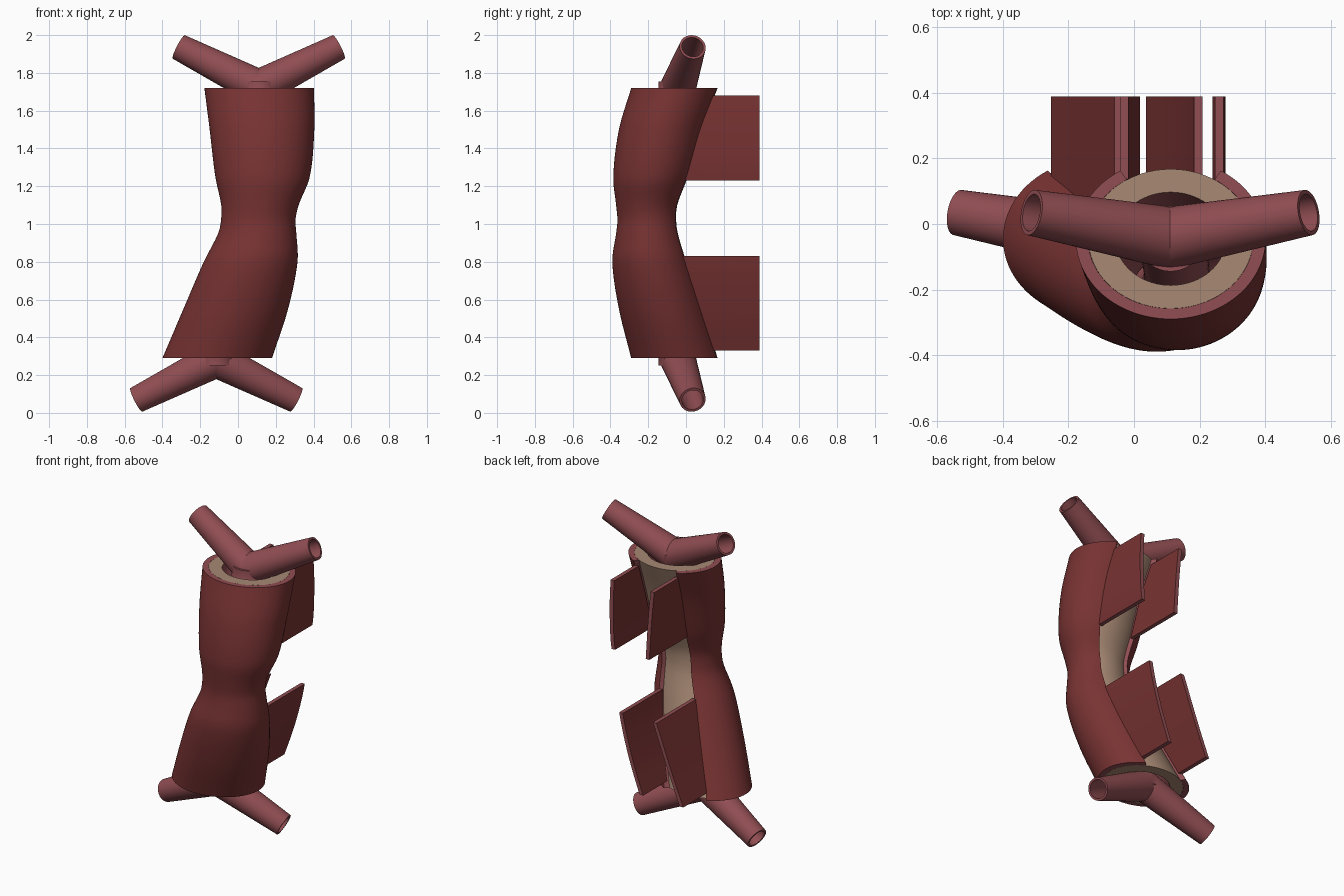
import bpy, bmesh, math
from mathutils import Vector

cube = bpy.data.objects.get("Cube")
if cube:
    bpy.data.objects.remove(cube, do_unlink=True)


def material(name, rgb):
    m = bpy.data.materials.new(name)
    m.use_nodes = True
    m.diffuse_color = (*rgb, 1)
    m.node_tree.nodes["Principled BSDF"].inputs["Base Color"].default_value = (*rgb, 1)
    return m


RED = material("dark red", (0.19, 0.033, 0.033))
PINK = material("dusky pink", (0.28, 0.075, 0.085))
BEIGE = material("beige", (0.39, 0.25, 0.175))

# Body stations: height, centre x, half width, front y
STATIONS = [(0.29, -0.11, 0.29, -0.29), (0.55, -0.012, 0.277, -0.355),
            (0.8, 0.067, 0.248, -0.39), (0.95, 0.102, 0.207, -0.37),
            (1.02, 0.107, 0.197, -0.363), (1.1, 0.116, 0.205, -0.37),
            (1.25, 0.13, 0.25, -0.385), (1.5, 0.127, 0.277, -0.355),
            (1.72, 0.112, 0.29, -0.29)]
BOTTOM, TOP = STATIONS[0][0], STATIONS[-1][0]
DEPTH = 0.845                 # depth of the oval section against its width
GAP = math.radians(32)        # half angle of the opening at the back


def slope(i, k):
    a, b = STATIONS[max(i - 1, 0)], STATIONS[min(i + 1, len(STATIONS) - 1)]
    return (b[k] - a[k]) / (b[0] - a[0])


def body(z):
    """Centre x, centre y and half width of the body at a height."""
    z = min(max(z, BOTTOM), TOP)
    i = max(j for j in range(len(STATIONS) - 1) if STATIONS[j][0] <= z)
    a, b = STATIONS[i], STATIONS[i + 1]
    h = b[0] - a[0]
    t = (z - a[0]) / h
    v = [a[k] * (1 + 2 * t) * (1 - t) ** 2 + b[k] * t * t * (3 - 2 * t)
         + h * (slope(i, k) * t * (1 - t) ** 2 + slope(i + 1, k) * t * t * (t - 1))
         for k in (1, 2, 3)]
    return v[0], v[2] + DEPTH * v[1], v[1]


def wall_point(z, angle, scale):
    """Point on the body section; angle zero is the back."""
    cx, cy, r = body(z)
    return Vector((cx + scale * r * math.sin(angle), cy + DEPTH * scale * r * math.cos(angle), z))


def steps(a, b, n):
    return [a + (b - a) * i / n for i in range(n + 1)]


def skin(bm, rings, closed=True, mat=0):
    """Join rows of vertices with quads."""
    for a, b in zip(rings, rings[1:]):
        for i in range(len(a) if closed else len(a) - 1):
            j = (i + 1) % len(a)
            bm.faces.new((a[i], a[j], b[j], b[i])).material_index = mat


def finish(bm, name, mats):
    bmesh.ops.recalc_face_normals(bm, faces=bm.faces)
    me = bpy.data.meshes.new(name)
    bm.to_mesh(me)
    bm.free()
    for m in mats:
        me.materials.append(m)
    ob = bpy.data.objects.new(name, me)
    bpy.context.collection.objects.link(ob)
    bpy.ops.object.select_all(action="DESELECT")
    ob.select_set(True)
    bpy.context.view_layer.objects.active = ob
    bpy.ops.object.shade_smooth_by_angle(angle=math.radians(35))


def shell(name, outer, inner, gap, mats):
    """Thick wall; materials are outside, rims, inside."""
    bm = bmesh.new()
    angles = steps(gap, 2 * math.pi - gap, 72)
    closed = gap == 0
    if closed:
        angles.pop()
    out, ins = [[[bm.verts.new(wall_point(z, a, s)) for a in angles]
                 for z in steps(BOTTOM, TOP, 48)] for s in (outer, inner)]
    skin(bm, out, closed, 0)
    skin(bm, ins, closed, 2)
    for row in (0, -1):
        skin(bm, [out[row], ins[row]], closed, 1)
    if not closed:
        for col in (0, -1):
            skin(bm, [[r[col] for r in out], [r[col] for r in ins]], False, 1)
    finish(bm, name, mats)


# Outer sleeve open at the back, and the thick layer inside it
shell("outer_sleeve", 1.0, 0.87, GAP, (RED, PINK, PINK))
shell("inner_layer", 0.868, 0.58, 0, (BEIGE, BEIGE, PINK))


# Flaps running straight back from the cut edges of the sleeve
def flap(name, side, low, high):
    bm = bmesh.new()
    rings = []
    for z in steps(low, high, 14):
        p = wall_point(z, side * GAP, 0.95)
        ring = [(p.x - 0.013, p.y), (p.x + 0.013, p.y), (p.x + 0.013, 0.39), (p.x - 0.013, 0.39)]
        rings.append([bm.verts.new((x, y, z)) for x, y in ring])
    skin(bm, rings)
    bm.faces.new(rings[0])
    bm.faces.new(rings[-1])
    bm.normal_update()
    for f in bm.faces:
        f.material_index = 0 if abs(f.normal.x) > 0.6 else 1
    finish(bm, name, (RED, PINK))


for word, side in (("left", 1), ("right", -1)):
    flap("upper_flap_" + word, side, 1.23, 1.68)
    flap("lower_flap_" + word, side, 0.33, 0.83)

# Central vessel running through the body
bm = bmesh.new()
trunk = []
for z in steps(0.25, 1.755, 48):
    cx, cy, r = body(z)
    r = min(0.1, 0.45 * r)
    trunk.append([bm.verts.new((cx + r * math.cos(a), cy + r * math.sin(a), z))
                  for a in steps(0, 2 * math.pi, 40)[:-1]])
skin(bm, trunk)
bm.faces.new(trunk[0])
bm.faces.new(trunk[-1])
finish(bm, "central_vessel", (PINK,))


# Hollow tapered branches, mitred where each pair meets
def branch(name, start, end):
    bm = bmesh.new()
    axis = (end - start).normalized()
    u = axis.cross(Vector((0, 1, 0))).normalized()
    v = axis.cross(u)
    rings = []
    for base, r in ((start, 0.095), (end, 0.07), (end, 0.057), (start, 0.078)):
        ring = []
        for a in steps(0, 2 * math.pi, 40)[:-1]:
            p = base + r * (u * math.cos(a) + v * math.sin(a))
            if base is start:
                p += axis * ((start.x - p.x) / axis.x)
            ring.append(bm.verts.new(p))
        rings.append(ring)
    skin(bm, rings)
    finish(bm, name, (PINK,))


for level, x, z, tip in (("upper", 0.11, 1.72, 1.937), ("lower", -0.115, 0.285, 0.069)):
    for word, side in (("left", 1), ("right", -1)):
        branch(f"{level}_branch_{word}", Vector((x, -0.043, z)),
               Vector((x + side * 0.423, 0.035, tip)))
